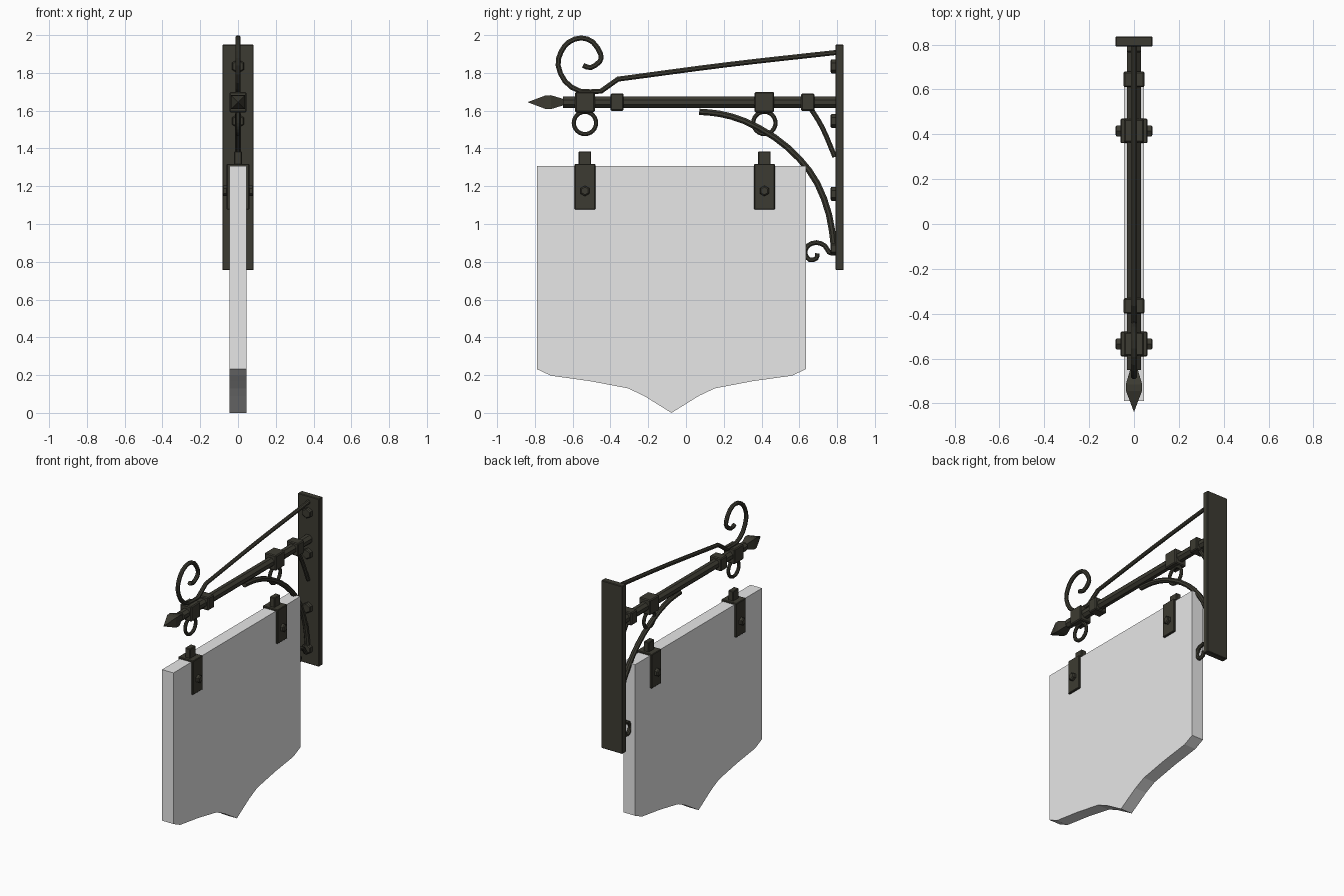
import bpy, bmesh, math
from mathutils import Vector, Matrix

if "Cube" in bpy.data.objects:
    bpy.data.objects.remove(bpy.data.objects["Cube"])


def material(name, rgb):
    m = bpy.data.materials.new(name)
    m.diffuse_color = (*rgb, 1)
    m.use_nodes = True
    m.node_tree.nodes["Principled BSDF"].inputs["Base Color"].default_value = m.diffuse_color
    return m


IRON = material("dark_iron", (0.046, 0.044, 0.032))
GREY = material("board_grey", (0.8, 0.8, 0.8))


def finish(bm, name, mat):
    bmesh.ops.recalc_face_normals(bm, faces=bm.faces)
    me = bpy.data.meshes.new(name)
    bm.to_mesh(me)
    bm.free()
    ob = bpy.data.objects.new(name, me)
    me.materials.append(mat)
    bpy.context.collection.objects.link(ob)
    return ob


def box(name, centre, size, bevel=0.0):
    bm = bmesh.new()
    bmesh.ops.create_cube(bm, size=1, matrix=Matrix.Translation(centre) @ Matrix.Diagonal((*size, 1)))
    if bevel:
        bmesh.ops.bevel(bm, geom=bm.edges[:], offset=bevel, segments=1, affect='EDGES')
    return finish(bm, name, IRON)


def lathe(name, origin, axis, profile, sides, turn=0.0):
    """Revolve (distance, radius) pairs about an axis."""
    bm = bmesh.new()
    rot = Vector((0, 0, 1)).rotation_difference(Vector(axis)).to_matrix()
    rings = []
    for d, r in profile:
        angles = [2 * math.pi * i / sides + turn for i in range(sides)]
        rings.append([bm.verts.new(Vector(origin) + rot @ Vector((r * math.cos(a), r * math.sin(a), d)))
                      for a in angles])
    for a, b in zip(rings, rings[1:]):
        for i in range(sides):
            j = (i + 1) % sides
            bm.faces.new((a[i], a[j], b[j], b[i]))
    bm.faces.new(rings[0])
    bm.faces.new(rings[-1])
    return finish(bm, name, IRON)


def smooth_path(pts, steps):
    """Catmull-Rom curve through (y, z) points."""
    p = [Vector(q) for q in pts]
    p = [2 * p[0] - p[1]] + p + [2 * p[-1] - p[-2]]
    out = []
    for a, b, c, d in zip(p, p[1:], p[2:], p[3:]):
        for k in range(steps):
            t = k / steps
            out.append(0.5 * (2 * b + (c - a) * t + (2 * a - 5 * b + 4 * c - d) * t * t
                              + (3 * b - a - 3 * c + d) * t ** 3))
    return out + [p[-2]]


def rod(name, path, radius, sides=8, closed=False):
    """Sweep a round bar along a path in the y-z plane."""
    bm = bmesh.new()
    path = [Vector(q) for q in path]
    n = len(path)
    rings = []
    for i, q in enumerate(path):
        before = path[i - 1] if i or closed else q
        after = path[(i + 1) % n] if i < n - 1 or closed else q
        t = (after - before).normalized()
        ring = []
        for k in range(sides):
            a = 2 * math.pi * (k + 0.5) / sides
            u, v = radius * math.cos(a), radius * math.sin(a)
            ring.append(bm.verts.new((u, q.x - t.y * v, q.y + t.x * v)))
        rings.append(ring)
    for a, b in zip(rings, rings[1:] + (rings[:1] if closed else [])):
        for i in range(sides):
            j = (i + 1) % sides
            bm.faces.new((a[i], a[j], b[j], b[i]))
    if not closed:
        bm.faces.new(rings[0])
        bm.faces.new(rings[-1])
    return finish(bm, name, IRON)


# Sign board: half of the lower edge, mirrored about its centre line
MID = -0.077
half = [(0.713, 1.307), (0.713, 0.232), (0.638, 0.197), (0.43, 0.168), (0.23, 0.13), (0.145, 0.09)]
outline = [(MID + d, z) for d, z in half] + [(MID, 0)] + [(MID - d, z) for d, z in reversed(half)]
bm = bmesh.new()
face = bm.faces.new([bm.verts.new((-0.045, y, z)) for y, z in outline])
ext = bmesh.ops.extrude_face_region(bm, geom=[face])
bmesh.ops.translate(bm, vec=(0.09, 0, 0), verts=[g for g in ext["geom"] if isinstance(g, bmesh.types.BMVert)])
finish(bm, "sign_board", GREY)

# Wall plate with its bolts
box("wall_plate", (0, 0.813, 1.353), (0.166, 0.044, 1.194), 0.004)
for z in (1.835, 1.545, 1.16, 0.87):
    lathe("wall_bolt", (0, 0.795, z), (0, -1, 0), [(0, 0.037), (0.024, 0.037), (0.03, 0.03)], 6, math.pi / 6)

# Main bar with spear-shaped end
BAR_Z = 1.645
lathe("main_bar", (0, -0.65, BAR_Z), (0, 1, 0), [(0, 0.033), (1.445, 0.033)], 8, math.pi / 8)
lathe("spear_tip", (0, -0.645, BAR_Z), (0, -1, 0),
      [(0, 0.022), (0.07, 0.052), (0.10, 0.05), (0.192, 0.001)], 4, math.pi / 4)

# Collars on the bar
for y in (-0.365, 0.645):
    box("small_collar", (0, y, BAR_Z), (0.092, 0.07, 0.092), 0.006)

# Hanging points: collar, ring, and clip on the board
for y in (-0.535, 0.415):
    box("hanger_collar", (0, y, BAR_Z), (0.09, 0.104, 0.108), 0.006)
    ring = [(y + 0.059 * math.cos(math.pi * k / 12), 1.535 + 0.059 * math.sin(math.pi * k / 12))
            for k in range(24)]
    rod("hanging_ring", ring, 0.012, closed=True)
    box("clip_top", (0, y, 1.308), (0.12, 0.11, 0.02), 0.004)
    box("clip_tab", (0, y, 1.345), (0.04, 0.066, 0.08), 0.004)
    for side in (-1, 1):
        box("clip_side", (side * 0.051, y, 1.197), (0.018, 0.11, 0.242), 0.004)
        lathe("clip_bolt", (side * 0.055, y, 1.175), (side, 0, 0),
              [(0, 0.028), (0.022, 0.028), (0.028, 0.02)], 6)

# Upper stay ending in a large scroll
stay = smooth_path([(0.795, 1.908), (0.215, 1.843), (-0.36, 1.767)], 4)
scroll = smooth_path([(-0.45, 1.703), (-0.56, 1.703), (-0.64, 1.755), (-0.677, 1.84), (-0.662, 1.91),
                      (-0.62, 1.963), (-0.555, 1.985), (-0.493, 1.963), (-0.452, 1.90),
                      (-0.457, 1.86), (-0.505, 1.828), (-0.545, 1.84)], 2)
rod("upper_stay", stay + scroll, 0.0145)

# Curved bracket below the bar
rod("arched_brace", smooth_path([(0.07, 1.594), (0.18, 1.583), (0.31, 1.545), (0.47, 1.458), (0.6, 1.345),
                                 (0.695, 1.215), (0.757, 1.05), (0.782, 0.89), (0.782, 0.84)], 2), 0.018)

# Little scroll at the foot of the bracket
rod("foot_scroll", smooth_path([(0.785, 0.845), (0.757, 0.85), (0.735, 0.885), (0.69, 0.902), (0.645, 0.885),
                                (0.63, 0.845), (0.655, 0.81), (0.69, 0.818), (0.695, 0.845)], 2), 0.0135)

# Short corner brace
rod("corner_brace", smooth_path([(0.655, 1.62), (0.722, 1.51), (0.788, 1.355)], 3), 0.014)
